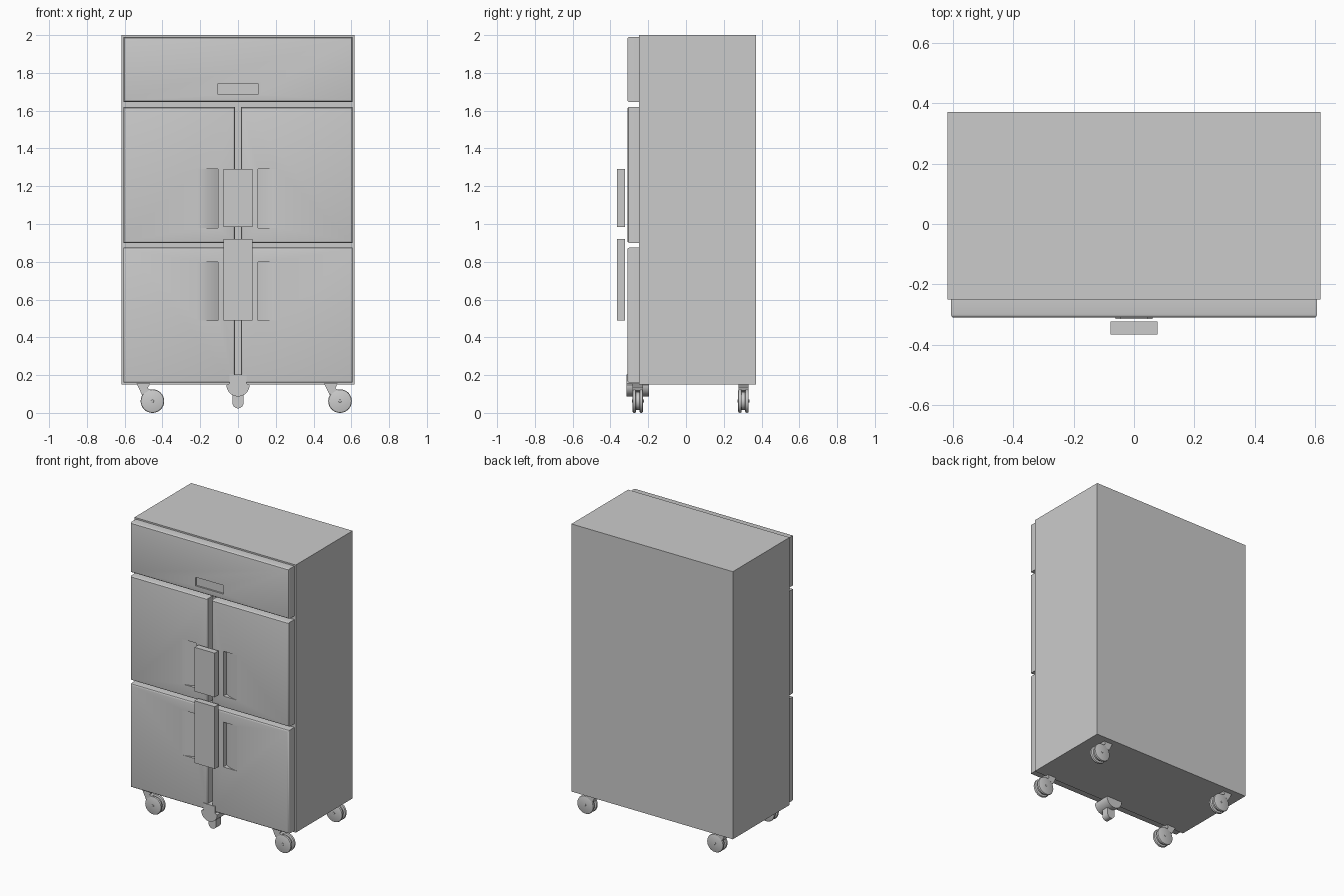
import bpy, bmesh, math
from mathutils import Vector

if "Cube" in bpy.data.objects:
    bpy.data.objects.remove(bpy.data.objects["Cube"])


def finish(name, bm, angle=30):
    bmesh.ops.recalc_face_normals(bm, faces=bm.faces)
    me = bpy.data.meshes.new(name)
    bm.to_mesh(me)
    bm.free()
    ob = bpy.data.objects.new(name, me)
    bpy.context.collection.objects.link(ob)
    smooth(ob, angle)
    return ob


def smooth(ob, angle=30):
    bpy.ops.object.select_all(action='DESELECT')
    ob.select_set(True)
    bpy.context.view_layer.objects.active = ob
    bpy.ops.object.shade_smooth_by_angle(angle=math.radians(angle))


def add_box(bm, x0, x1, y0, y1, z0, z1):
    r = bmesh.ops.create_cube(bm, size=1)
    for v in r['verts']:
        v.co = Vector((x0 + (v.co.x + .5) * (x1 - x0),
                       y0 + (v.co.y + .5) * (y1 - y0),
                       z0 + (v.co.z + .5) * (z1 - z0)))
    return r['verts']


def box(name, *dims):
    bm = bmesh.new()
    add_box(bm, *dims)
    return finish(name, bm)


def add_prism(bm, pts, axis, a, b):
    """Extrude a profile along y (points are x,z) or z (points are x,y)."""
    place = (lambda p, h: (p[0], h, p[1])) if axis == 'y' else (lambda p, h: (p[0], p[1], h))
    face = bm.faces.new([bm.verts.new(place(p, a)) for p in pts])
    r = bmesh.ops.extrude_face_region(bm, geom=[face])
    for v in r['geom']:
        if isinstance(v, bmesh.types.BMVert):
            v.co = place((v.co.x, v.co.z if axis == 'y' else v.co.y), b)


def arc(cx, cz, r, a0, a1, n):
    return [(cx + r * math.cos(math.radians(a0 + (a1 - a0) * i / n)),
             cz + r * math.sin(math.radians(a0 + (a1 - a0) * i / n))) for i in range(n + 1)]


def add_disc(bm, x, z, r, y0, y1, c, n=32):
    """Wheel-like disc around y with rounded rims."""
    prof = [(y0, r - c), (y0 + c * .3, r - c * .3), (y0 + c, r),
            (y1 - c, r), (y1 - c * .3, r - c * .3), (y1, r - c)]
    rings = []
    for y, rad in prof:
        rings.append([bm.verts.new((px, y, pz)) for px, pz in arc(x, z, rad, 0, 360, n)[:-1]])
    for a, b in zip(rings, rings[1:]):
        for i in range(n):
            bm.faces.new((a[i], a[(i + 1) % n], b[(i + 1) % n], b[i]))
    bm.faces.new(rings[0])
    bm.faces.new(rings[-1])


FRONT, BACK = -0.31, -0.25


def panel(name, x0, x1, z0, z1, cutter):
    """Door panel with softened front edges and one recess."""
    bm = bmesh.new()
    add_box(bm, x0, x1, FRONT, BACK, z0, z1)
    edges = [e for e in bm.edges if all(abs(v.co.y - FRONT) < 1e-5 for v in e.verts)]
    bmesh.ops.bevel(bm, geom=edges, offset=0.011, segments=3, profile=0.5, affect='EDGES')
    ob = finish(name, bm)
    cutter.hide_render = True
    mod = ob.modifiers.new("recess", 'BOOLEAN')
    mod.operation, mod.solver, mod.object = 'DIFFERENCE', 'EXACT', cutter
    bpy.ops.object.modifier_apply(modifier=mod.name)
    bpy.data.objects.remove(cutter)
    smooth(ob)


def grip_cutter(s, z0, z1):
    """Grip recess: deep at the inner side, fading out to the door face."""
    n = 8
    pts = [(s * (0.105 + 0.105 * i / n), FRONT + 0.035 * (1 - i / n) ** 1.7) for i in range(n + 1)]
    pts += [(s * 0.21, -0.34), (s * 0.105, -0.34)]
    bm = bmesh.new()
    add_prism(bm, pts, 'z', z0, z1)
    return finish("grip_cutter", bm)


# Cabinet body
box("cabinet_body", -0.617, 0.617, BACK, 0.37, 0.15, 2.0)

# Top drawer and four doors
panel("top_drawer", -0.606, 0.606, 1.645, 1.99,
      box("slot_cutter", -0.107, 0.107, -0.34, FRONT + 0.012, 1.685, 1.745))
for s, side in ((-1, "left"), (1, "right")):
    x0, x1 = sorted((s * 0.016, s * 0.606))
    panel("upper_door_" + side, x0, x1, 0.90, 1.62, grip_cutter(s, 0.98, 1.29))
    panel("lower_door_" + side, x0, x1, 0.16, 0.875, grip_cutter(s, 0.49, 0.80))

# Centre plates in front of the doors
box("upper_plate", -0.077, 0.077, -0.365, -0.322, 0.985, 1.29)
box("lower_plate", -0.077, 0.077, -0.365, -0.322, 0.49, 0.92)

# Four swivel casters, all trailing the same way
R = 0.0625
for mount in (-0.50, 0.493):
    for y in (-0.255, 0.304):
        x = mount + 0.047
        bm = bmesh.new()
        for s in (-1, 1):
            a, b = sorted((y + s * 0.009, y + s * 0.028))
            add_disc(bm, x, R, R, a, b, 0.008)
            a, b = sorted((y + s * 0.027, y + s * 0.032))
            add_disc(bm, x, R, 0.008, a, b, 0.002, 12)
        finish("caster_wheel", bm)
        bm = bmesh.new()
        add_disc(bm, x, R, 0.047, y - 0.012, y + 0.012, 0.002)
        add_prism(bm, [(mount - 0.037, 0.155), (mount + 0.035, 0.155), (mount + 0.022, 0.131),
                       (mount + 0.035, 0.122), (mount - 0.008, 0.095)], 'y', y - 0.027, y + 0.027)
        finish("caster_fork", bm)

# Centre foot brake: half-round housing with a rounded pedal
bm = bmesh.new()
add_prism(bm, arc(0, 0.148, 0.061, 180, 360, 24) + [(0.045, 0.155), (0.045, 0.203), (-0.045, 0.203),
          (-0.045, 0.155)], 'y', -0.315, -0.195)
finish("brake_housing", bm)
bm = bmesh.new()
add_prism(bm, arc(0, 0.053, 0.029, 180, 360, 12) + [(0.029, 0.11), (-0.029, 0.11)], 'y', -0.28, -0.228)
finish("brake_pedal", bm)
